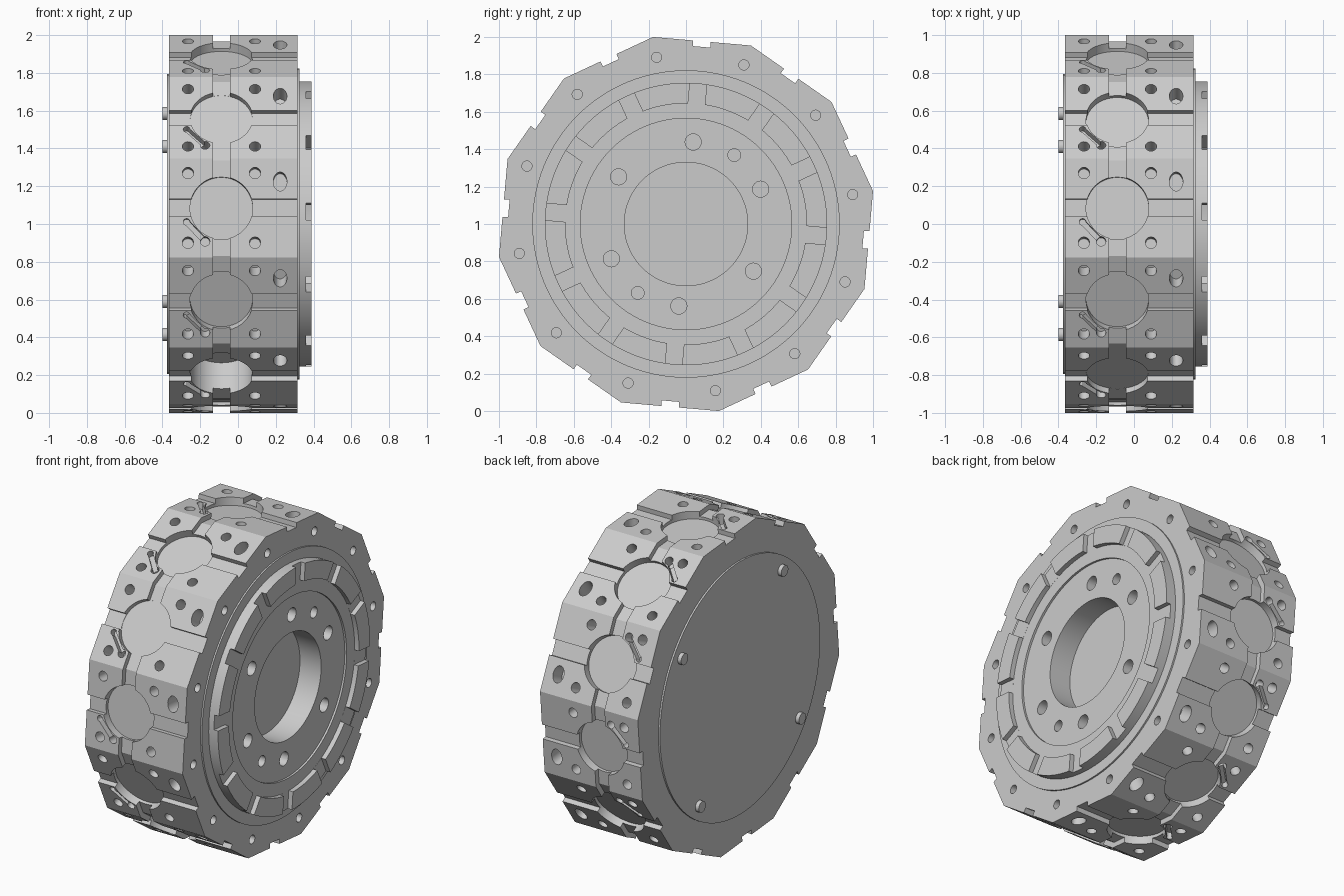
import bpy, bmesh
from math import radians, cos, sin, pi
from mathutils import Matrix, Vector

if "Cube" in bpy.data.objects:
    bpy.data.objects.remove(bpy.data.objects["Cube"])

R = 1.0154                      # corner radius of the 12-sided disk
A = R * cos(pi / 12)            # distance from axis to each flat
STATIONS = [25 + 30 * k for k in range(12)]
CENTRE = Vector((0, 0, 1))
TO_X = Matrix.Rotation(pi / 2, 4, 'Y')


def polar(x, r, deg):
    a = radians(deg)
    return Vector((x, r * cos(a), 1 + r * sin(a)))


def frame(deg, r=A):
    """Local frame on a flat: x along the axis, y along the flat, z outward."""
    a = radians(deg)
    o = CENTRE + Vector((0, r * cos(a), r * sin(a)))
    m = Matrix(((1, 0, 0), (0, sin(a), cos(a)), (0, -cos(a), sin(a)))).to_4x4()
    return Matrix.Translation(o) @ m


def cyl(bm, r, depth, m, seg=24):
    bmesh.ops.create_cone(bm, cap_ends=True, segments=seg, radius1=r, radius2=r,
                          depth=depth, matrix=m)


def cyl_x(bm, r, x0, x1, pos, seg=24):
    m = Matrix.Translation(((x0 + x1) / 2, pos.y, pos.z)) @ TO_X
    cyl(bm, r, x1 - x0, m, seg)


def box(bm, size, m):
    bmesh.ops.create_cube(bm, size=1, matrix=m @ Matrix.Diagonal((*size, 1)))


def prism(bm, pts, x0, x1):
    f = bm.faces.new([bm.verts.new((x0, p.y, p.z)) for p in pts])
    new = bmesh.ops.extrude_face_region(bm, geom=[f])['geom']
    bmesh.ops.translate(bm, vec=(x1 - x0, 0, 0),
                        verts=[v for v in new if isinstance(v, bmesh.types.BMVert)])


def lathe(bm, profile, seg=96):
    """Closed (x, r) loop turned around the disk axis."""
    rings = [[bm.verts.new(polar(x, r, 360 * i / seg)) for x, r in profile]
             for i in range(seg)]
    n = len(profile)
    for i in range(seg):
        a, b = rings[i], rings[(i + 1) % seg]
        for j in range(n):
            k = (j + 1) % n
            bm.faces.new((a[j], a[k], b[k], b[j]))


def make(name, bm):
    bmesh.ops.recalc_face_normals(bm, faces=bm.faces)
    me = bpy.data.meshes.new(name)
    bm.to_mesh(me)
    bm.free()
    ob = bpy.data.objects.new(name, me)
    bpy.context.collection.objects.link(ob)
    return ob


def activate(ob):
    bpy.ops.object.select_all(action='DESELECT')
    ob.select_set(True)
    bpy.context.view_layer.objects.active = ob


def cut(ob, bm):
    cutter = make("cutter", bm)
    cutter.hide_render = True
    mod = ob.modifiers.new("cut", 'BOOLEAN')
    mod.operation, mod.solver, mod.object = 'DIFFERENCE', 'EXACT', cutter
    mod.use_self = True
    activate(ob)
    bpy.ops.object.modifier_apply(modifier=mod.name)
    bpy.data.objects.remove(cutter)


# Twelve-sided disk, with a shallow key slot across every flat
bm = bmesh.new()
outline = []
for s in STATIONS:
    outline.append(polar(0, R, s - 15))
    for t, d in ((.047, 0), (.047, -.03), (-.047, -.03), (-.047, 0)):
        outline.append(frame(s) @ Vector((0, t, d)))
prism(bm, outline, -.365, .315)
body = make("turret_disk", bm)

# Groove running around the rim
bm = bmesh.new()
k = (A - .032) / A
lathe(bm, [(-.133, R * k), (-.133, R * 1.1), (-.042, R * 1.1), (-.042, R * k)], 12)
bmesh.ops.rotate(bm, verts=bm.verts, cent=CENTRE,
                 matrix=Matrix.Rotation(radians(10), 3, 'X'))
cut(body, bm)

# Round tool pockets: one nearly flush, one deep
bm = bmesh.new()
for s in STATIONS:
    depth = {145: .033, 235: .2}.get(s, .05)
    cyl(bm, .166, .2 + depth, frame(s) @ Matrix.Translation((-.088, 0, .1 - depth / 2)), 64)
cyl_x(bm, .6, .2, .5, CENTRE, 96)      # seat for the hub
cut(body, bm)

# Screw holes, oval coolant holes, face holes
bm = bmesh.new()
for s in STATIONS:
    f = frame(s)
    for x in (-.265, .09):
        for t in (-.185, .185):
            cyl(bm, .03, .2, f @ Matrix.Translation((x, t, 0)))
    oval = Matrix.Translation((.223, .14, 0)) @ Matrix.Diagonal((1, 1.4, 1, 1))
    cyl(bm, .036, .2, f @ oval)
    p = polar(0, .905, s - 15)
    cyl_x(bm, .027, .22, .4, p)
cut(body, bm)

# Slanted coolant slits, each ending in a small hole
bm = bmesh.new()
for s in STATIONS:
    f = frame(s)
    a, b = Vector((-.272, -.075, 0)), Vector((-.174, -.178, 0))
    d = b - a
    turn = Matrix.Rotation(d.to_2d().angle_signed(Vector((1, 0))), 4, 'Z')
    box(bm, (d.length, .028, .08), f @ Matrix.Translation((a + b) / 2) @ turn)
    cyl(bm, .018, .084, f @ Matrix.Translation(a), 16)
    cyl(bm, .025, .14, f @ Matrix.Translation(b), 20)
cut(body, bm)

# Stepped hub on the right side
bm = bmesh.new()
lathe(bm, [(.2, .33), (.2, .598), (.31, .598), (.31, .822), (.325, .822), (.325, .755),
           (.39, .755), (.39, .645), (.36, .645), (.36, .565), (.347, .565), (.347, .33)])
hub = make("stepped_hub", bm)

# Index slots in the hub ring, and bolt holes in the hub face
bm = bmesh.new()
for i, s in enumerate(STATIONS):
    box(bm, (.08, .09, .2), frame(s, .7385) @ Matrix.Translation((.4005, 0, 0)))
    if i % 2 == 0:
        cyl_x(bm, .043, .15, .5, polar(0, .44, s))
for s in (55, 235):
    cyl_x(bm, .034, .15, .5, polar(0, .45, s))
cut(hub, bm)

# Cover plate and four pins on the left side
bm = bmesh.new()
cyl_x(bm, .795, -.376, -.35, CENTRE, 96)
cover = make("cover_plate", bm)
bm = bmesh.new()
for y, z in ((-.41, .585), (.585, .41), (.41, -.585), (-.585, -.41)):
    cyl_x(bm, .035, -.4, -.37, Vector((0, y, 1 + z)))
pins = make("cover_pins", bm)

for ob in (body, hub, cover, pins):
    activate(ob)
    bpy.ops.object.shade_smooth_by_angle(angle=radians(25))
